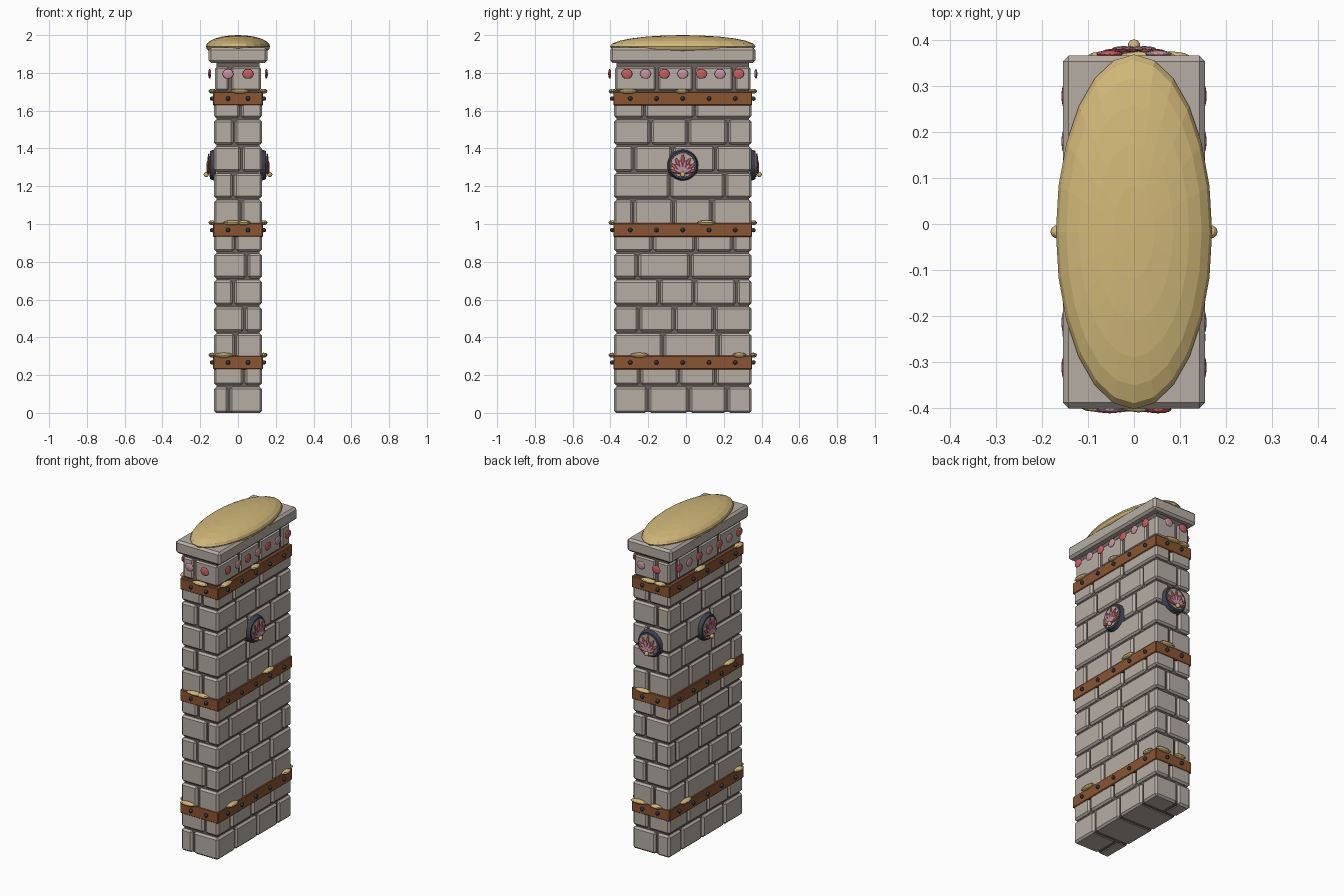
import bpy, bmesh, math, random
from mathutils import Matrix, Vector

cube = bpy.data.objects.get("Cube")
if cube:
    bpy.data.objects.remove(cube)
random.seed(4)


def material(name, rgb):
    m = bpy.data.materials.new(name)
    m.use_nodes = True
    m.diffuse_color = (*rgb, 1)
    m.node_tree.nodes["Principled BSDF"].inputs["Base Color"].default_value = (*rgb, 1)
    return m


stone = material("pale_stone", (.47, .42, .375))
mortar = material("mortar", (.15, .125, .108))
wood = material("rust_brown_wood", (.26, .09, .03))
gold = material("soft_gold", (.64, .48, .19))
slate = material("dark_slate", (.045, .055, .08))
red = material("coral_red", (.6, .11, .12))
pink = material("dusty_pink", (.58, .29, .36))

# Half width, half depth, depth centre and course height of the pillar
HX, HY, CY, ROW = .127, .364, -.017, .1415
SIDES = ("right", "left")
ENDS = ("front", "back")


def frame(face):
    """Matrix from (along, outward, up) on a wall surface to the world."""
    sign = 1 if face in ("right", "back") else -1
    if face in SIDES:
        along, out, dist = Vector((0, 1, 0)), Vector((sign, 0, 0)), HX
    else:
        along, out, dist = Vector((1, 0, 0)), Vector((0, sign, 0)), HY
    m = Matrix((along, out, (0, 0, 1))).transposed().to_4x4()
    m.translation = Vector((0, CY, 0)) + out * dist
    return m


def at(face, u, w, z):
    return frame(face) @ Matrix.Translation((u, w, z))


def box(bm, x0, x1, y0, y1, z0, z1):
    m = Matrix.Translation(((x0 + x1) / 2, (y0 + y1) / 2, (z0 + z1) / 2))
    bmesh.ops.create_cube(bm, size=1, matrix=m @ Matrix.Diagonal((x1 - x0, y1 - y0, z1 - z0, 1)))


def ball(bm, matrix, radii, seg=10, rings=6):
    bmesh.ops.create_uvsphere(bm, u_segments=seg, v_segments=rings, radius=1,
                              matrix=matrix @ Matrix.Diagonal((*radii, 1)))


def disc(bm, matrix, r1, r2, depth):
    turn = Matrix.Rotation(-math.pi / 2, 4, 'X')
    bmesh.ops.create_cone(bm, cap_ends=True, segments=24, radius1=r1, radius2=r2,
                          depth=depth, matrix=matrix @ turn)


def finish(name, bm, mat, bevel=0):
    bmesh.ops.recalc_face_normals(bm, faces=bm.faces)
    mesh = bpy.data.meshes.new(name)
    bm.to_mesh(mesh)
    bm.free()
    mesh.materials.append(mat)
    ob = bpy.data.objects.new(name, mesh)
    bpy.context.collection.objects.link(ob)
    if bevel:
        mod = ob.modifiers.new("Bevel", 'BEVEL')
        mod.width, mod.segments = bevel, 1
    return ob


# Mortar core
bm = bmesh.new()
box(bm, -.113, .113, CY - .35, CY + .35, .004, 1.86)
finish("mortar_core", bm, mortar)

# Stone courses: through-blocks, with the two end blocks split on the narrow faces
bm = bmesh.new()
gap = .005
for row in range(13):
    z0, z1 = row * ROW + (gap if row else 0), (row + 1) * ROW - gap
    inset = .006 if row == 12 else 0
    count = 3 if row % 3 == 2 else 4
    pitch = 2 * HY / (count - .5)
    first = pitch * (.5 if row % 2 else 1) + random.uniform(-.03, .03)
    joints = [-HY + inset]
    for i in range(count - 1):
        joints.append(-HY + first + i * pitch + random.uniform(-.015, .015))
    joints = [j for j in joints if j < HY - .07] + [HY - inset]
    for i, (a, b) in enumerate(zip(joints, joints[1:])):
        a, b = a + (gap if i else 0), b - (gap if i < len(joints) - 2 else 0)
        wide = HX - inset
        cuts = [-wide, wide]
        if i in (0, len(joints) - 2):
            cuts.insert(1, (.03 if row % 2 else -.03) + random.uniform(-.02, .02))
        for k, (c, d) in enumerate(zip(cuts, cuts[1:])):
            box(bm, c + (gap if k else 0), d - (gap if d < wide else 0), CY + a, CY + b, z0, z1)
finish("stone_blocks", bm, stone, .011)

# Capstone and golden dome
bm = bmesh.new()
box(bm, -.155, .155, CY - .384, CY + .384, 1.853, 1.934)
finish("capstone", bm, stone, .013)
bm = bmesh.new()
ball(bm, Matrix.Translation((0, CY, 1.94)), (.17, .386, .06), 24, 12)
finish("dome", bm, gold)

# Wooden bands with bolts
bands = (.267, .968, 1.664)
bm, bolts = bmesh.new(), bmesh.new()
for z in bands:
    box(bm, -HX - .005, HX + .005, CY - HY - .003, CY + HY + .003, z - .036, z + .036)
    for face in SIDES + ENDS:
        spots = [i * .139 for i in range(-2, 3)] if face in SIDES else (-.053, .053)
        for u in spots:
            ball(bolts, at(face, u, .01, z), (.012, .012, .012), 8, 6)
finish("wooden_bands", bm, wood, .004)
finish("bolts", bolts, slate)

# Golden patches resting on the bands: positions for each band, low to high
patches = {
    "right": ((-.23, .30), (.125,), (-.29, -.005)),
    "left": ((.21, -.31), (-.22,), (.07, -.31)),
    "front": ((-.075,), (-.03, .03), (.01,)),
    "back": ((.08, -.04), (.05,), (.01, -.07)),
}
bm = bmesh.new()
for face, levels in patches.items():
    for z, spots in zip(bands, levels):
        for i, u in enumerate(spots):
            ball(bm, at(face, u, .008, z + .039), (.052 - .013 * i, .021, .013))
finish("gold_patches", bm, gold)

# Alternating gems below the capstone
gems = {red: bmesh.new(), pink: bmesh.new()}
for face in SIDES + ENDS:
    if face in SIDES:
        row = [(i * .0985, pink if i % 2 == 0 else red) for i in range(-3, 4)]
    else:
        tones = (pink, red) if face == "front" else (red, pink)
        row = list(zip((-.053, .053), tones))
    for u, tone in row:
        ball(gems[tone], at(face, u, .023, 1.795), (.029, .008, .026), 12, 8)
finish("red_gems", gems[red], red)
finish("pink_gems", gems[pink], pink)

# Round medallions with a fan flower, on both sides and the back
ring, plate, bead = bmesh.new(), bmesh.new(), bmesh.new()
petals = {red: bmesh.new(), pink: bmesh.new()}
for face in ("right", "left", "back"):
    centre = at(face, 0, 0, 1.312)
    disc(ring, centre @ Matrix.Translation((0, .006, 0)), .086, .074, .032)
    disc(plate, centre @ Matrix.Translation((0, .018, 0)), .064, .062, .014)
    for i in range(-6, 7):
        tone = pink if i % 2 else red
        out = .034 if i % 2 else .029
        length = (.105 - .006 * abs(i)) * (.7 if i % 2 else 1)
        spin = Matrix.Rotation(math.radians(13 * i), 4, 'Y')
        m = centre @ Matrix.Translation((0, out, -.042)) @ spin @ Matrix.Translation((0, 0, length / 2))
        ball(petals[tone], m, (.010, .006, length / 2), 8, 6)
    ball(bead, centre @ Matrix.Translation((0, .041, -.05)), (.014, .014, .014))
finish("medallion_rings", ring, slate)
finish("medallion_plates", plate, stone)
finish("red_petals", petals[red], red)
finish("pink_petals", petals[pink], pink)
finish("medallion_beads", bead, gold)
